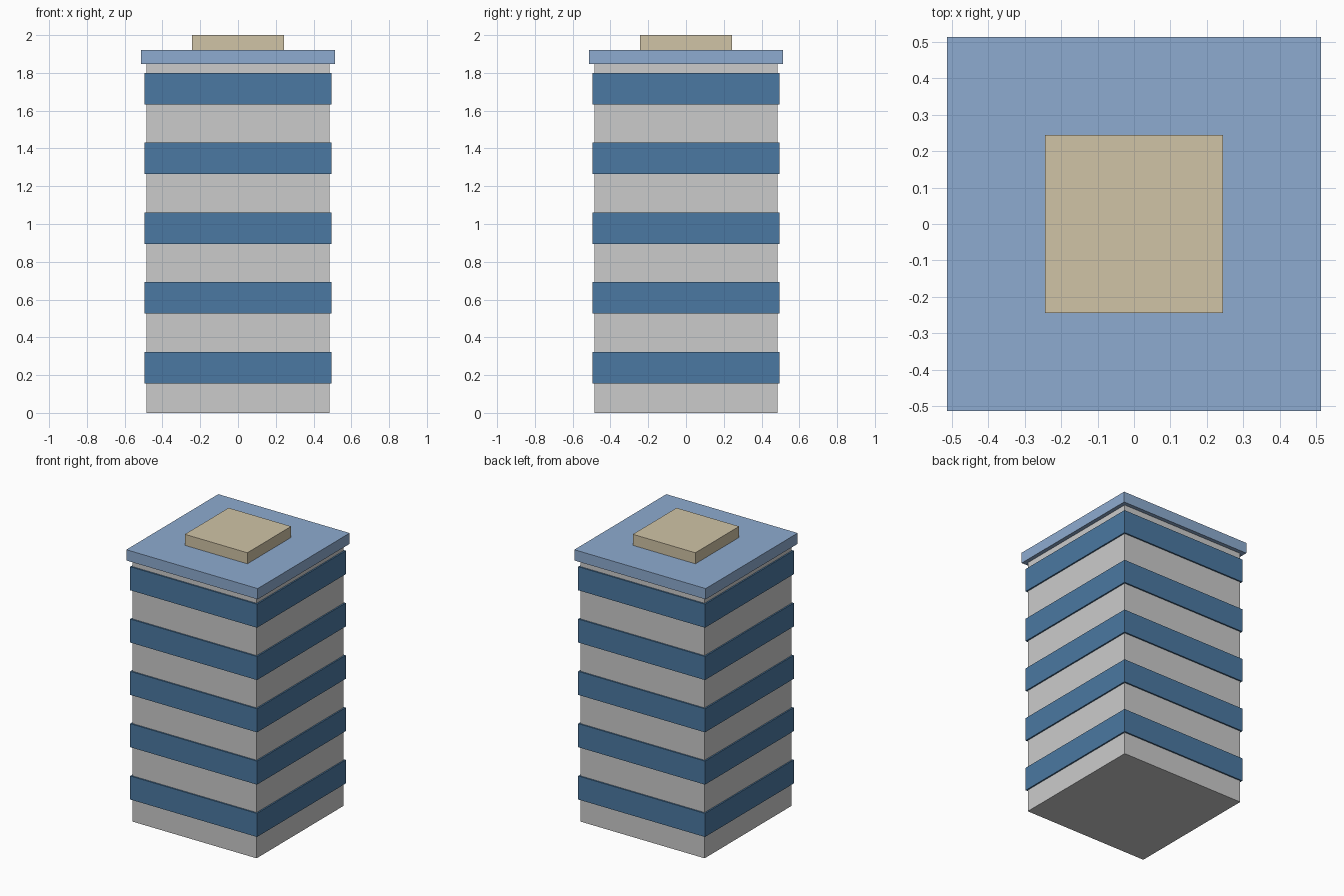
import bpy

if "Cube" in bpy.data.objects:
    bpy.data.objects.remove(bpy.data.objects["Cube"])

FLOORS = 5
BODY_TOP = 1.846
FLOOR_H = BODY_TOP / FLOORS


def material(name, rgb):
    mat = bpy.data.materials.new(name)
    mat.diffuse_color = (*rgb, 1.0)
    mat.use_nodes = True
    mat.node_tree.nodes["Principled BSDF"].inputs["Base Color"].default_value = mat.diffuse_color
    return mat


def box(name, half_width, z0, z1, mat=None):
    """Square box centred on the z axis, from z0 to z1."""
    bpy.ops.mesh.primitive_cube_add(size=1, location=(0, 0, (z0 + z1) / 2))
    obj = bpy.context.object
    obj.name = name
    obj.scale = (2 * half_width, 2 * half_width, z1 - z0)
    bpy.ops.object.transform_apply(location=False, rotation=False, scale=True)
    if mat:
        obj.data.materials.append(mat)
    return obj


glass = material("window_blue", (0.07, 0.19, 0.36))
roof_blue = material("roof_blue", (0.27, 0.41, 0.63))
tan = material("rooftop_tan", (0.63, 0.55, 0.38))

# Main tower
box("tower_body", 0.485, 0, BODY_TOP)

# One window band wrapping around each floor
for i in range(FLOORS):
    z = (i + 0.65) * FLOOR_H
    half_h = 0.225 * FLOOR_H
    box(f"window_band_{i + 1}", 0.495, z - half_h, z + half_h, glass)

# Overhanging roof slab and rooftop unit
box("roof_slab", 0.513, BODY_TOP, 1.922, roof_blue)
box("rooftop_unit", 0.244, 1.922, 2.0, tan)
